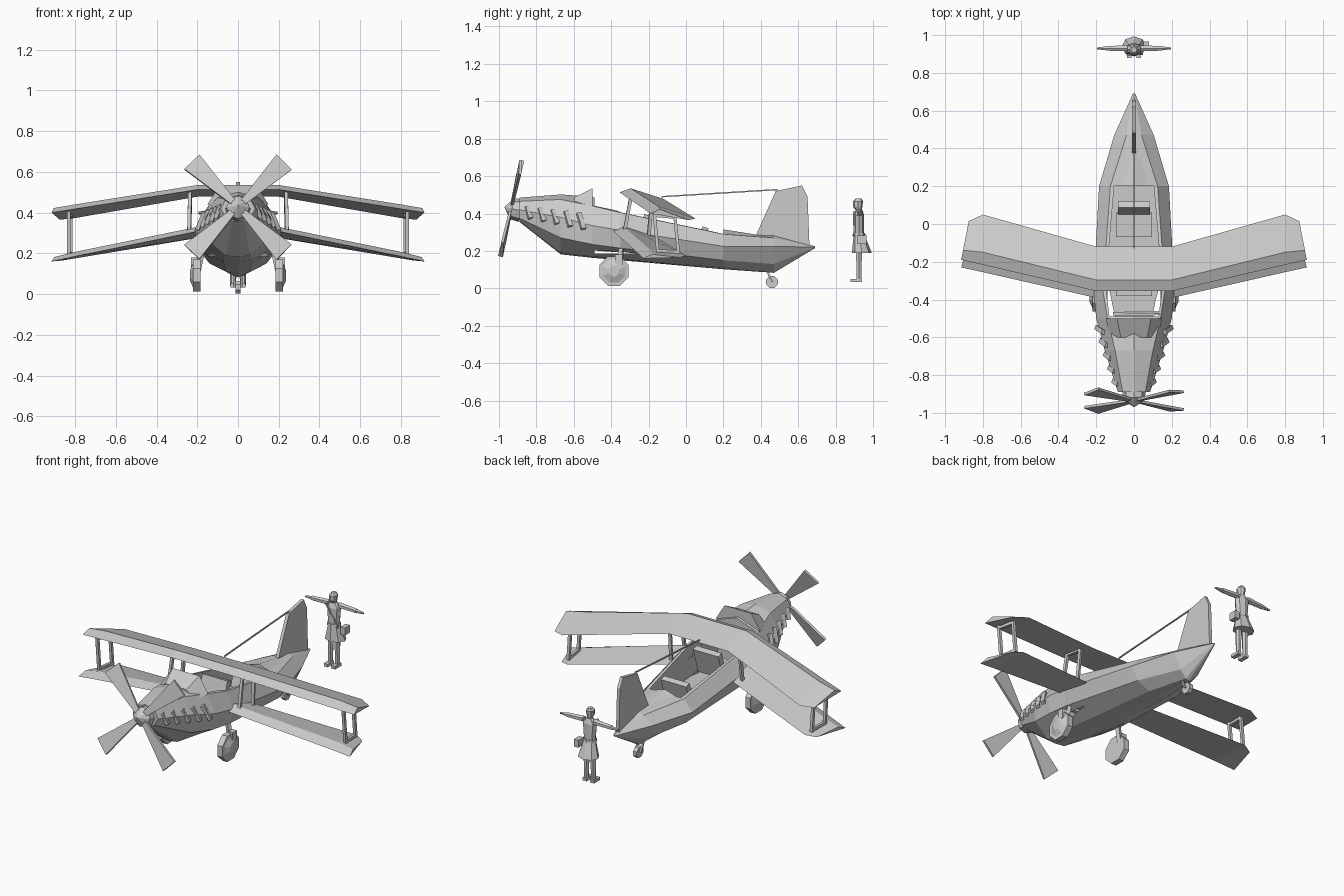
import bpy, bmesh, math
from mathutils import Matrix, Vector

if "Cube" in bpy.data.objects:
    bpy.data.objects.remove(bpy.data.objects["Cube"])


def mesh(name, verts, faces, mat=None):
    bm = bmesh.new()
    vs = [bm.verts.new(v) for v in verts]
    for f in faces:
        bm.faces.new([vs[i] for i in f])
    bmesh.ops.recalc_face_normals(bm, faces=bm.faces)
    me = bpy.data.meshes.new(name)
    bm.to_mesh(me)
    bm.free()
    ob = bpy.data.objects.new(name, me)
    if mat:
        ob.matrix_world = mat
    bpy.context.collection.objects.link(ob)
    return ob


def loft(name, rings, mat=None):
    n = len(rings[0])
    faces = [list(range(n)), [(len(rings) - 1) * n + i for i in range(n)]]
    for r in range(len(rings) - 1):
        for i in range(n):
            j = (i + 1) % n
            faces.append([r * n + i, r * n + j, r * n + n + j, r * n + n + i])
    return mesh(name, [p for ring in rings for p in ring], faces, mat)


def circle(r, z, n, start=0.0):
    return [(r * math.cos(start + i * math.tau / n), r * math.sin(start + i * math.tau / n), z) for i in range(n)]


def rod(name, a, b, r1, r2=None, n=6):
    a, b = Vector(a), Vector(b)
    d = b - a
    mat = Matrix.Translation(a) @ d.to_track_quat('Z', 'Y').to_matrix().to_4x4()
    r2 = r1 if r2 is None else r2
    return loft(name, [circle(r1, 0, n, math.pi / n), circle(r2, d.length, n, math.pi / n)], mat)


def box(name, c, s, rx=0, ry=0, rz=0):
    x, y, z = (v / 2 for v in s)
    mat = Matrix.Translation(c) @ Matrix.Rotation(rz, 4, 'Z') @ Matrix.Rotation(ry, 4, 'Y') @ Matrix.Rotation(rx, 4, 'X')
    return loft(name, [[(-x, -y, k), (x, -y, k), (x, y, k), (-x, y, k)] for k in (-z, z)], mat)


def hull_ring(y, top, half, bottom):
    right = [(x, y, z) for x, z in half]
    left = [(-x, y, z) for x, z in reversed(half)]
    return [(0, y, top)] + right + [(0, y, bottom)] + left


# Fuselage with cockpit opening
fuselage = loft("fuselage", [
    hull_ring(-.89, .485, [(.06, .465), (.085, .42), (.06, .375), (.03, .36)], .355),
    hull_ring(-.67, .502, [(.10, .475), (.155, .38), (.15, .27), (.06, .19)], .182),
    hull_ring(-.50, .49, [(.14, .44), (.20, .335), (.185, .235), (.07, .17)], .163),
    hull_ring(-.35, .42, [(.165, .405), (.215, .31), (.19, .215), (.07, .155)], .15),
    hull_ring(.20, .295, [(.125, .29), (.185, .225), (.14, .15), (.06, .11)], .102),
    hull_ring(.47, .285, [(.04, .27), (.105, .225), (.06, .13), (.02, .088)], .083),
    hull_ring(.69, .225, [(.003, .224), (.006, .22), (.003, .217), (.002, .216)], .215)])
plan = [(-.13, -.49), (.13, -.49), (.15, -.33), (.105, .2), (-.105, .2), (-.15, -.33)]
cutter = loft("cockpit_cutter", [[(x, y, z) for x, y in plan] for z in (.185, .7)])
cutter.hide_render = True
mod = fuselage.modifiers.new("cockpit", 'BOOLEAN')
mod.operation, mod.object, mod.solver = 'DIFFERENCE', cutter, 'EXACT'
bpy.context.view_layer.objects.active = fuselage
bpy.ops.object.modifier_apply(modifier="cockpit")
bpy.data.objects.remove(cutter)

# Cockpit hood, dashboard and headrest
loft("windshield_hood", [
    [(-.125, -.6, .44), (-.07, -.6, .485), (.07, -.6, .485), (.125, -.6, .44)],
    [(-.15, -.50, .44), (-.09, -.50, .535), (.09, -.50, .535), (.15, -.50, .44)]])
rod("dashboard_tube", (-.05, -.47, .42), (.14, -.47, .42), .012)
box("dashboard", (0, -.475, .36), (.22, .02, .14))
mesh("headrest", [(-.11, .2, .28), (.11, .2, .28), (0, .2, .315), (0, .39, .285)],
     [(0, 1, 2), (0, 1, 3), (1, 2, 3), (0, 2, 3)])

# Seats
for label, y, top in (("front", -.23, .39), ("rear", .08, .325)):
    box(label + "_seat_back", (0, y, top - .075), (.17, .035, .16), rx=-.3)
    box(label + "_seat_cushion", (0, y - .085, top - .13), (.19, .13, .04))

# Exhaust slats along the cowl
for s in (-1, 1):
    for i in range(5):
        t = i / 4
        box("exhaust_slat", (s * (.095 + .085 * t), -.84 + .28 * t, .405 - .045 * t),
            (.02, .025, .07 + .025 * t), rx=.15, ry=s * -.45, rz=s * .3)


# Wings: triangular section, swept and drooping
def section(s, xl, xt, le, te, z, dz):
    xm = xl * .75 + xt * .25
    return [(s * xl, le, z), (s * xm, le + (te - le) * .25, z + .022), (s * xt, te, z + dz)]


upper = [(.2, .2, -.355, -.12, .513, -.035), (.8, .8, -.216, .05, .418, -.045), (.915, .875, -.19, .015, .40, -.035)]
lower = [(.14, .14, -.405, -.18, .32, -.035), (.8, .8, -.255, .0, .185, -.01), (.915, .86, -.23, -.03, .16, .005)]
loft("upper_wing", [section(-1, *p) for p in reversed(upper)] + [section(1, *p) for p in upper])
for s in (-1, 1):
    loft("lower_wing", [section(s, *p) for p in lower])

# Wing strut frames
for s in (-1, 1):
    rod("outer_strut", (s * .83, -.17, .405), (s * .83, -.15, .19), .012, n=4)
    rod("outer_strut", (s * .82, -.06, .39), (s * .82, -.04, .185), .012, n=4)
    rod("outer_strut_bar", (s * .83, -.17, .39), (s * .82, -.06, .38), .012, n=4)
    rod("outer_strut_bar", (s * .83, -.15, .20), (s * .82, -.04, .195), .012, n=4)
    rod("inner_strut", (s * .235, -.29, .51), (s * .24, -.33, .30), .012, n=4)
    rod("inner_strut", (s * .235, -.18, .49), (s * .24, -.2, .28), .012, n=4)
    rod("inner_strut_bar", (s * .235, -.29, .495), (s * .235, -.18, .48), .012, n=4)

# Tail fin and rigging wire
fin = [(.37, .275), (.48, .52), (.62, .55), (.65, .49), (.66, .23), (.40, .26)]
loft("tail_fin", [[(x, y, z) for y, z in fin] for x in (-.01, .01)])
rod("rigging_wire", (0, -.13, .49), (0, .49, .528), .005, n=4)

# Main wheels with hubs and legs
for s in (-1, 1):
    rod("wheel", (s * .185, -.385, .092), (s * .22, -.385, .092), .085, n=8)
    rod("wheel_hub", (s * .22, -.385, .092), (s * .235, -.385, .092), .066, .03, n=8)
    rod("wheel_leg", (s * .17, -.345, .24), (s * .20, -.355, .10), .016, n=4)
    box("wheel_guard", (s * .215, -.36, .15), (.03, .04, .06))

# Tail wheel
rod("tail_wheel", (-.012, .46, .034), (.012, .46, .034), .034, n=8)
for s in (-1, 1):
    rod("tail_wheel_fork", (s * .017, .46, .035), (s * .017, .43, .10), .007, n=4)

# Propeller and spinner, tilted slightly upward
tilt = Matrix.Translation((0, -.935, .427)) @ Matrix.Rotation(math.radians(-12.5), 4, 'X')
outline = [(-.014, .03), (.014, .03), (.053, .32), (-.053, .32)]
for i in range(4):
    mat = tilt @ Matrix.Rotation(math.pi / 4 + i * math.pi / 2, 4, 'Y') @ Matrix.Rotation(.12, 4, 'Z')
    loft("propeller_blade", [[(x, y, z) for x, z in outline] for y in (-.007, .007)], mat)
spin = tilt @ Matrix.Rotation(math.pi / 2, 4, 'X')
loft("spinner", [circle(r, z, 8) for r, z in ((.062, -.055), (.057, -.005), (.003, .035))], spin)


# Standing figure behind the aircraft, arms outstretched
def oval(y, z, rx, ry):
    return [(rx * math.cos(i * math.tau / 8), y + ry * math.sin(i * math.tau / 8), z) for i in range(8)]


loft("coat", [oval(.94, .19, .065, .053), oval(.925, .29, .036, .028), oval(.925, .39, .047, .028),
              oval(.925, .42, .02, .018)])
loft("belt", [oval(.925, .28, .043, .034), oval(.925, .295, .042, .033)])
loft("head", [oval(.925, .415, .013, .014), oval(.918, .435, .021, .025), oval(.92, .465, .025, .027),
              oval(.922, .48, .014, .016)])
box("satchel", (.065, .94, .26), (.03, .05, .045))
rod("satchel_strap", (-.035, .897, .41), (.045, .90, .28), .006, n=4)
for s in (-1, 1):
    rod("arm", (s * .035, .93, .405), (s * .15, .93, .40), .018, .014)
    rod("hand", (s * .145, .93, .40), (s * .195, .93, .398), .012, .006)
    rod("leg", (s * .022, .925, .22), (s * .024, .925, .04), .019, .014)
    box("foot", (s * .025, .91, .042), (.026, .06, .018))
